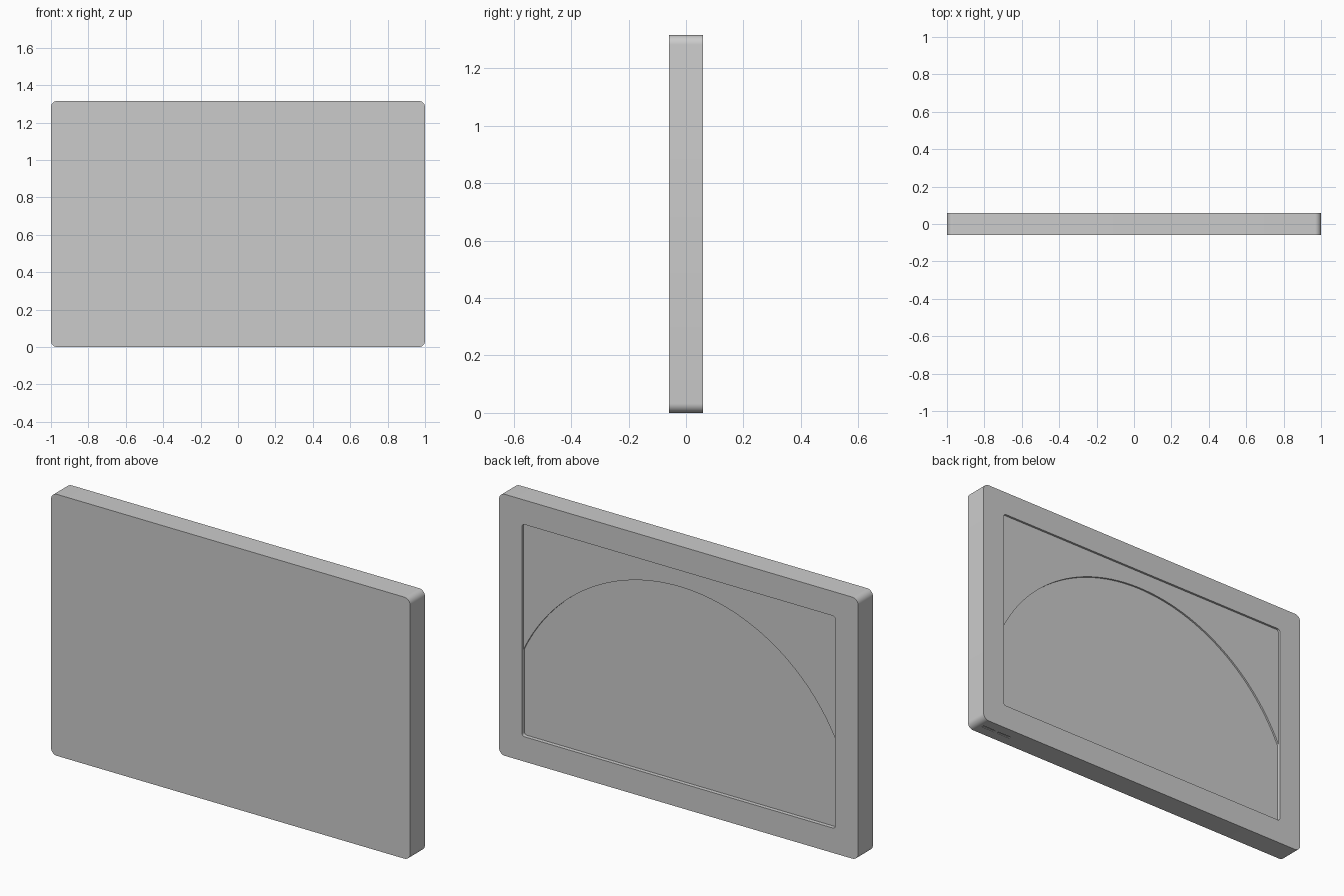
import bpy, bmesh, math

if "Cube" in bpy.data.objects:
    bpy.data.objects.remove(bpy.data.objects["Cube"])

W, H, T = 2.0, 1.316, 0.118          # overall width, height, thickness
BACK = T / 2
FLOOR = BACK - 0.02                  # floor of the deep recess
STEP = BACK - 0.011                  # surface of the panel above the arch
RX, RZ0, RZ1 = 0.872, 0.125, 1.193   # recess bounds


def rounded(x0, x1, z0, z1, r, n=8):
    """Outline of a rounded rectangle in the xz plane."""
    pts = []
    for cx, cz, a0 in ((x1 - r, z1 - r, 0), (x0 + r, z1 - r, 90),
                       (x0 + r, z0 + r, 180), (x1 - r, z0 + r, 270)):
        for i in range(n + 1):
            a = math.radians(a0 + 90 * i / n)
            pts.append((cx + r * math.cos(a), cz + r * math.sin(a)))
    return pts


def prism(name, pts, y0, y1):
    """Extrude an xz outline from y0 to y1."""
    bm = bmesh.new()
    face = bm.faces.new([bm.verts.new((x, y0, z)) for x, z in pts])
    ext = bmesh.ops.extrude_face_region(bm, geom=[face])
    verts = [v for v in ext["geom"] if isinstance(v, bmesh.types.BMVert)]
    bmesh.ops.translate(bm, verts=verts, vec=(0, y1 - y0, 0))
    bmesh.ops.recalc_face_normals(bm, faces=bm.faces)
    mesh = bpy.data.meshes.new(name)
    bm.to_mesh(mesh)
    bm.free()
    ob = bpy.data.objects.new(name, mesh)
    bpy.context.collection.objects.link(ob)
    return ob


def cut(target, cutter):
    """Apply a boolean difference and discard the cutter."""
    cutter.hide_render = True
    mod = target.modifiers.new("cut", "BOOLEAN")
    mod.operation, mod.solver, mod.object = "DIFFERENCE", "EXACT", cutter
    bpy.context.view_layer.objects.active = target
    bpy.ops.object.modifier_apply(modifier=mod.name)
    bpy.data.objects.remove(cutter)


# slab with rounded corners and a recess in the back
body = prism("slab_body", rounded(-W / 2, W / 2, 0, H, 0.033), -T / 2, T / 2)
cut(body, prism("recess_cutter", rounded(-RX, RX, RZ0, RZ1, 0.014), FLOOR, BACK + 0.1))

# small shallow slots in the underside
for x0, x1 in ((0.785, 0.86), (0.88, 0.955)):
    cut(body, prism("slot_cutter", [(x0, -0.05), (x1, -0.05), (x1, 0.004), (x0, 0.004)],
                    -0.006, 0.006))

# raised panel above the arch, its outer edges buried in the rim
R, CZ, EDGE = 0.967, 0.138, RX + 0.01
a = math.acos(EDGE / R)
arch = [(R * math.cos(t), CZ + R * math.sin(t))
        for t in (a + (math.pi - 2 * a) * i / 64 for i in range(65))]
panel = prism("arched_panel", arch + [(-EDGE, RZ1 + 0.01), (EDGE, RZ1 + 0.01)],
              FLOOR - 0.005, STEP)

# smooth rounded corners, keep edges sharp
for ob in (body, panel):
    bpy.ops.object.select_all(action="DESELECT")
    ob.select_set(True)
    bpy.context.view_layer.objects.active = ob
    bpy.ops.object.shade_smooth_by_angle(angle=math.radians(30))
